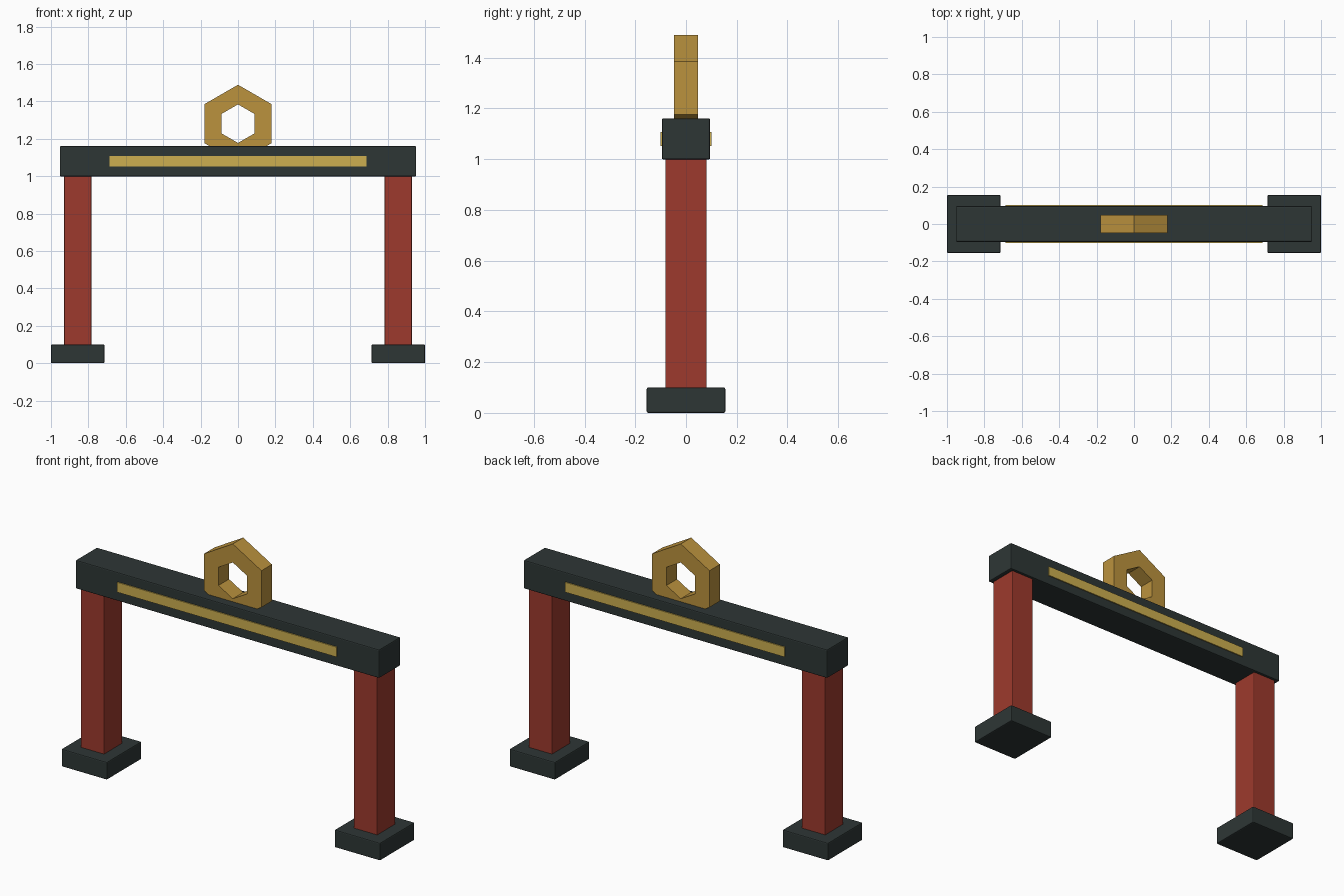
import bpy, bmesh, math
from mathutils import Matrix

cube = bpy.data.objects.get("Cube")
if cube:
    bpy.data.objects.remove(cube, do_unlink=True)


def material(name, rgb):
    m = bpy.data.materials.new(name)
    m.use_nodes = True
    color = (*rgb, 1.0)
    m.diffuse_color = color
    m.node_tree.nodes["Principled BSDF"].inputs["Base Color"].default_value = color
    return m


dark = material("dark_slate", (0.027, 0.037, 0.036))
red = material("brick_red", (0.34, 0.042, 0.026))
brass = material("brass", (0.50, 0.29, 0.048))
gold = material("pale_gold", (0.61, 0.43, 0.08))


def add_object(name, bm, mat, bevel=0):
    mesh = bpy.data.meshes.new(name)
    bm.to_mesh(mesh)
    bm.free()
    mesh.materials.append(mat)
    obj = bpy.data.objects.new(name, mesh)
    bpy.context.collection.objects.link(obj)
    if bevel:
        mod = obj.modifiers.new("edge_bevel", 'BEVEL')
        mod.width = bevel
        mod.segments = 2
    return obj


def box(name, center, size, mat, bevel=0):
    bm = bmesh.new()
    matrix = Matrix.Translation(center) @ Matrix.Diagonal((*size, 1))
    bmesh.ops.create_cube(bm, size=1, matrix=matrix)
    return add_object(name, bm, mat, bevel)


def hex_ring(name, z, outer, inner, depth, mat):
    """Upright six-sided ring with one corner pointing up."""
    bm = bmesh.new()
    rings = []
    for radius, y in ((outer, -depth / 2), (outer, depth / 2),
                      (inner, depth / 2), (inner, -depth / 2)):
        rings.append([bm.verts.new((radius * math.sin(i * math.pi / 3), y,
                                    z + radius * math.cos(i * math.pi / 3)))
                      for i in range(6)])
    for a, b in zip(rings, rings[1:] + rings[:1]):
        for i in range(6):
            j = (i + 1) % 6
            bm.faces.new((a[i], a[j], b[j], b[i]))
    bmesh.ops.recalc_face_normals(bm, faces=bm.faces)
    return add_object(name, bm, mat)


# Feet and legs on both sides
for side, x in (("left", 1), ("right", -1)):
    box(side + "_foot", (x * 0.857, 0, 0.05), (0.286, 0.31, 0.10), dark, 0.006)
    box(side + "_leg", (x * 0.857, 0, 0.55), (0.146, 0.162, 0.92), red, 0.004)

# Crossbeam
box("crossbeam", (0, 0, 1.08), (1.905, 0.19, 0.162), dark, 0.006)

# Inlaid strips on front and back
for side, y in (("front", -1), ("back", 1)):
    box(side + "_strip", (0, y * 0.0965, 1.08), (1.375, 0.009, 0.056), gold)

# Hexagonal lifting ring
hex_ring("lifting_ring", 1.281, 0.208, 0.103, 0.094, brass)
